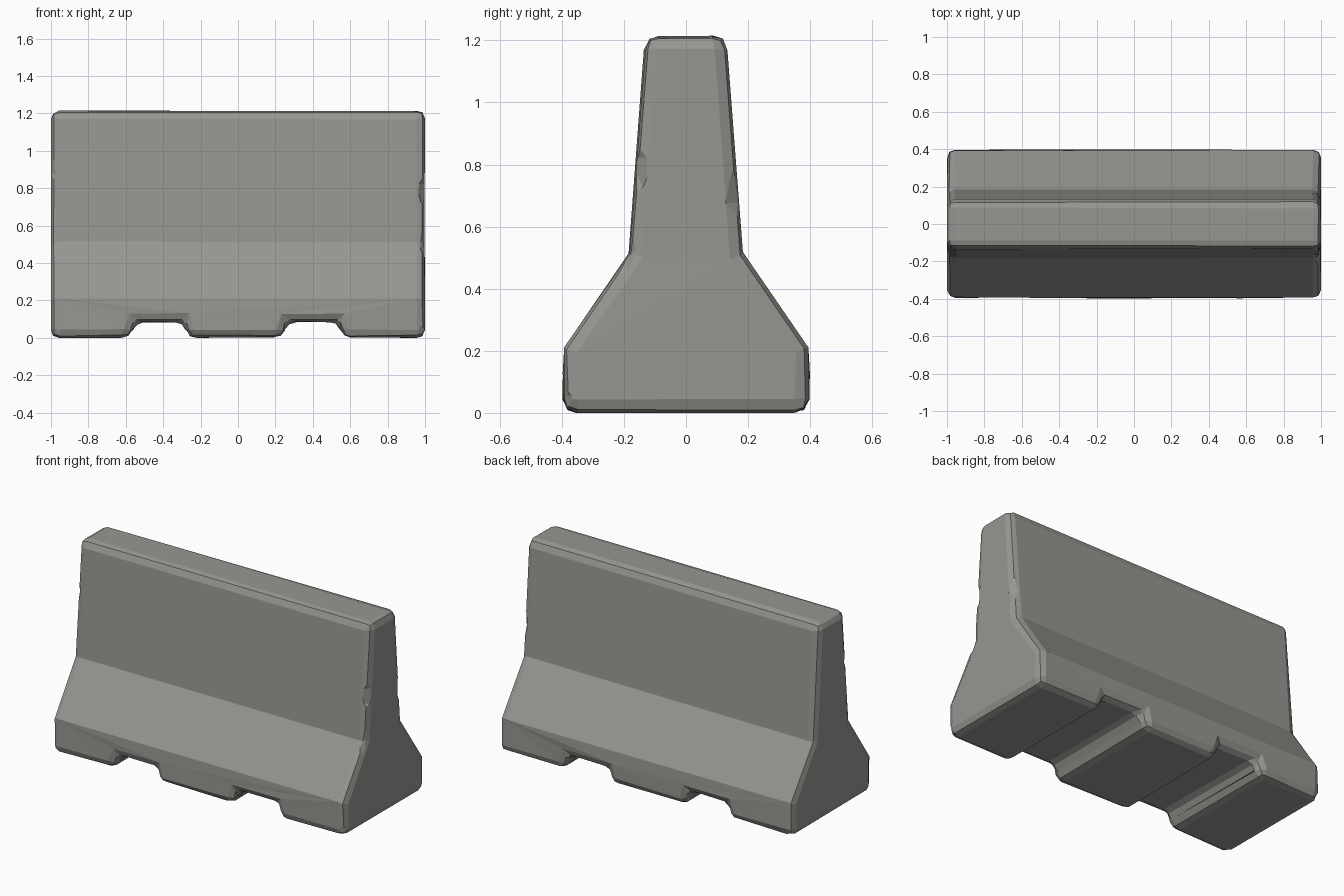
import bpy, bmesh, math, random
from mathutils import Vector, Matrix

if "Cube" in bpy.data.objects:
    bpy.data.objects.remove(bpy.data.objects["Cube"])

random.seed(4)
H = 1.215
# half cross-section (y, z) above the foot, and underside line (x, z) with two fork slots
half = [(0.395, 0.21), (0.185, 0.515), (0.13, H)]
under = [(-1, 0)]
for a, b in ((-0.58, -0.265), (0.235, 0.56)):
    under += [(a, 0), (a + 0.03, 0.085), (b - 0.025, 0.085), (b, 0)]
under.append((1, 0))

# Barrier body: section swept along x, foot following the underside line
bm = bmesh.new()
rings = []
for x, z in under:
    right = [(0.395, z)] + half
    pts = right + [(-y, h) for y, h in reversed(right)]
    rings.append([bm.verts.new((x, y, h)) for y, h in pts])
for r, s in zip(rings, rings[1:]):
    for i in range(8):
        j = (i + 1) % 8
        bm.faces.new((r[i], r[j], s[j], s[i]))
bm.faces.new(rings[0])
bm.faces.new(rings[-1])
bmesh.ops.recalc_face_normals(bm, faces=bm.faces)
bmesh.ops.dissolve_limit(bm, angle_limit=0.01, verts=bm.verts, edges=bm.edges)

# Worn chamfers on the sharp edges, slightly uneven
edges = [e for e in bm.edges if e.calc_face_angle(0) > math.radians(40)]
bmesh.ops.bevel(bm, geom=edges, offset=0.045, segments=2, profile=0.5,
                affect='EDGES', clamp_overlap=True)
for v in bm.verts:
    v.co += Vector([random.uniform(-0.004, 0.004) for _ in range(3)])
    v.co.x = max(-1, min(1, v.co.x))
    v.co.z = max(0, min(H, v.co.z))
bmesh.ops.triangulate(bm, faces=[f for f in bm.faces if len(f.verts) > 4])
me = bpy.data.meshes.new("concrete_barrier")
bm.to_mesh(me)
bm.free()
barrier = bpy.data.objects.new("concrete_barrier", me)
bpy.context.collection.objects.link(barrier)

# Dark warm-grey concrete
mat = bpy.data.materials.new("concrete")
mat.diffuse_color = (0.315, 0.305, 0.285, 1)
mat.use_nodes = True
mat.node_tree.nodes["Principled BSDF"].inputs["Base Color"].default_value = mat.diffuse_color
me.materials.append(mat)


# Chips: faceted balls that scoop shallow dents out of the edges
def chip(name, point, outward, depth, radius):
    n = Vector(outward).normalized()
    c = bmesh.new()
    m = (Matrix.Translation(Vector(point) + n * (radius - depth))
         @ n.to_track_quat('X', 'Z').to_matrix().to_4x4())
    bmesh.ops.create_icosphere(c, subdivisions=2, radius=radius, matrix=m)
    cm = bpy.data.meshes.new(name)
    c.to_mesh(cm)
    c.free()
    cm.materials.append(mat)
    cutter = bpy.data.objects.new(name, cm)
    bpy.context.collection.objects.link(cutter)
    cutter.hide_render = True
    cutter.hide_set(True)
    mod = barrier.modifiers.new(name, 'BOOLEAN')
    mod.operation = 'DIFFERENCE'
    mod.solver = 'EXACT'
    mod.object = cutter


chips = [((1, -0.155, 0.82), (1, -0.9, -0.15), 0.034, 0.2),
         ((1, 0.165, 0.68), (1, 0.8, 0.2), 0.034, 0.18),
         ((1, -0.19, 0.52), (1, -0.8, 0.2), 0.034, 0.15),
         ((1, -0.3, 0.36), (0.9, -0.9, 0.5), 0.034, 0.4),
         ((1, -0.395, 0.05), (0.8, -1, -0.3), 0.045, 0.4),
         ((-1, -0.15, 0.88), (-1, -0.8, 0.2), 0.032, 0.2),
         ((0.6, -0.13, H), (0.06, -1, 0.9), 0.03, 0.8),
         ((-0.77, -0.395, 0), (0.1, -1, -0.8), 0.034, 0.4)]
for k, args in enumerate(chips):
    chip(f"chip_cutter_{k}", *args)

# Bake the chips and remove the cutters
bpy.context.view_layer.objects.active = barrier
barrier.select_set(True)
for mod in list(barrier.modifiers):
    cutter = mod.object
    bpy.ops.object.modifier_apply(modifier=mod.name)
    bpy.data.objects.remove(cutter)
